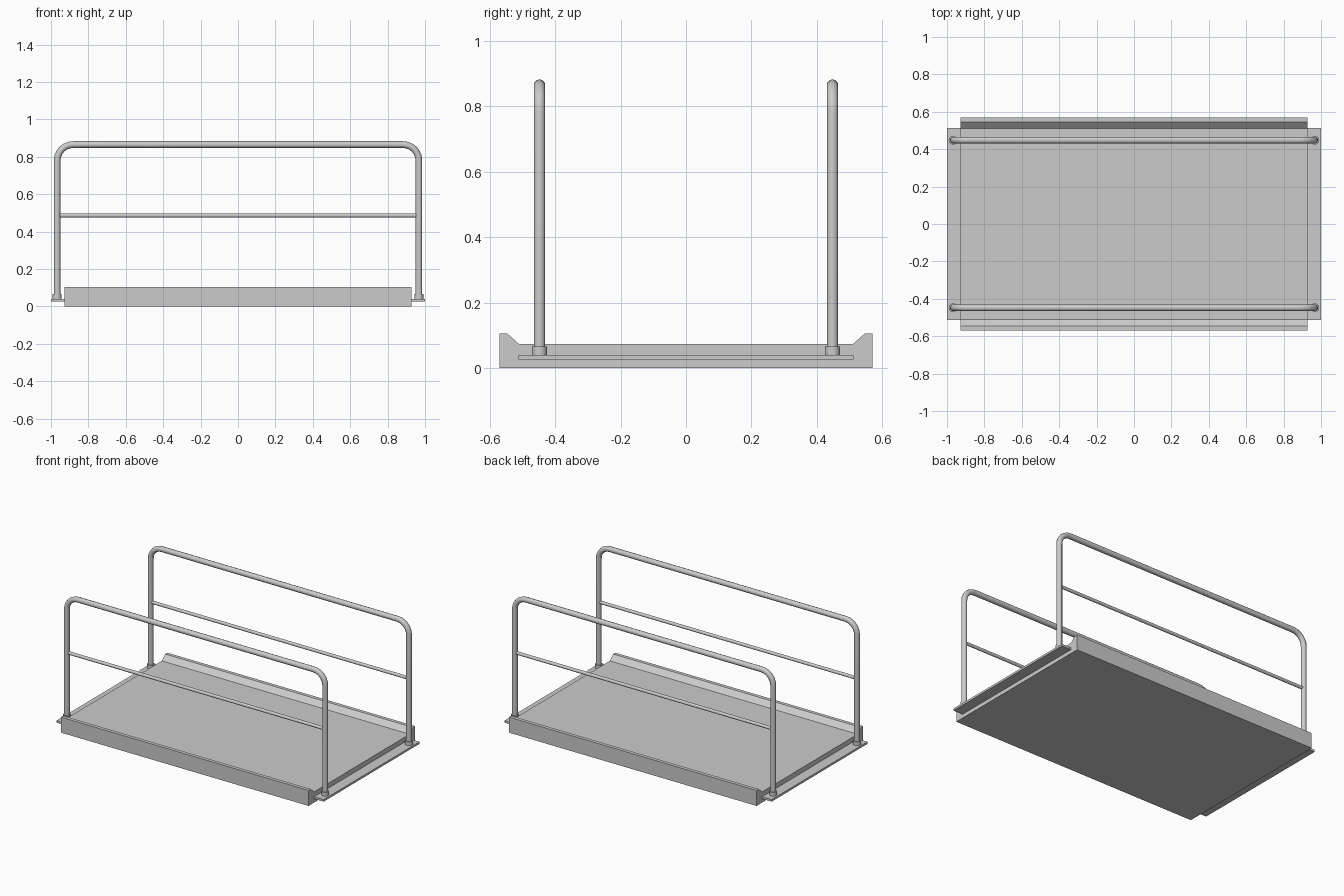
import bpy, bmesh, math

cube = bpy.data.objects.get("Cube")
if cube:
    bpy.data.objects.remove(cube, do_unlink=True)

grey = bpy.data.materials.new("grey_steel")
grey.use_nodes = True
colour = (0.6, 0.6, 0.6, 1)
grey.diffuse_color = colour
grey.node_tree.nodes["Principled BSDF"].inputs["Base Color"].default_value = colour


def add_object(name, data):
    obj = bpy.data.objects.new(name, data)
    bpy.context.collection.objects.link(obj)
    data.materials.append(grey)
    return obj


def smooth(obj):
    bpy.ops.object.select_all(action="DESELECT")
    obj.select_set(True)
    bpy.context.view_layer.objects.active = obj
    bpy.ops.object.shade_smooth_by_angle(angle=math.radians(40))


def extrude_x(name, profile, x0, x1):
    """Solid from a y-z outline swept along x."""
    bm = bmesh.new()
    face = bm.faces.new([bm.verts.new((x0, y, z)) for y, z in profile])
    new = bmesh.ops.extrude_face_region(bm, geom=[face])["geom"]
    verts = [v for v in new if isinstance(v, bmesh.types.BMVert)]
    bmesh.ops.translate(bm, verts=verts, vec=(x1 - x0, 0, 0))
    bmesh.ops.recalc_face_normals(bm, faces=bm.faces)
    mesh = bpy.data.meshes.new(name)
    bm.to_mesh(mesh)
    bm.free()
    return add_object(name, mesh)


def tube(name, points, radius):
    """Round capped tube along a path, turned into a mesh."""
    curve = bpy.data.curves.new(name, "CURVE")
    curve.dimensions = "3D"
    curve.bevel_depth = radius
    curve.bevel_resolution = 3
    curve.use_fill_caps = True
    spline = curve.splines.new("POLY")
    spline.points.add(len(points) - 1)
    for point, co in zip(spline.points, points):
        point.co = (*co, 1)
    temp = bpy.data.objects.new("path", curve)
    bpy.context.collection.objects.link(temp)
    graph = bpy.context.evaluated_depsgraph_get()
    mesh = bpy.data.meshes.new_from_object(temp.evaluated_get(graph))
    mesh.name = name
    bpy.data.objects.remove(temp, do_unlink=True)
    mesh.materials.clear()
    obj = add_object(name, mesh)
    smooth(obj)
    return obj


# Deck with a raised, sloped kerb along front and back
DECK_X = 0.928
half = [(0.57, 0), (0.57, 0.105), (0.546, 0.105), (0.51, 0.073)]
extrude_x("deck", half + [(-y, z) for y, z in reversed(half)], -DECK_X, DECK_X)

# Thin ledges at both ends
ledge = [(-0.512, 0.026), (0.512, 0.026), (0.512, 0.04), (-0.512, 0.04)]
for side, x0, x1 in (("left", DECK_X, 1), ("right", -1, -DECK_X)):
    extrude_x(side + "_ledge", ledge, x0, x1)

# Handrails: bent hoop, middle rail and post sockets
POST_X, POST_Y, TOP, BEND = 0.967, 0.448, 0.865, 0.085
arc = [math.radians(a) for a in range(0, 91, 15)]
bend = [(POST_X - BEND + BEND * math.cos(a), TOP - BEND + BEND * math.sin(a))
        for a in arc]
right_half = [(POST_X, 0.04)] + bend
path = right_half + [(-x, z) for x, z in reversed(right_half)]

for end, y in (("front", -POST_Y), ("back", POST_Y)):
    tube(end + "_handrail", [(x, y, z) for x, z in path], 0.018)
    tube(end + "_middle_rail", [(-POST_X, y, 0.486), (POST_X, y, 0.486)], 0.011)
    for side, x in (("left", POST_X), ("right", -POST_X)):
        tube(f"{end}_{side}_socket", [(x, y, 0.038), (x, y, 0.066)], 0.024)
